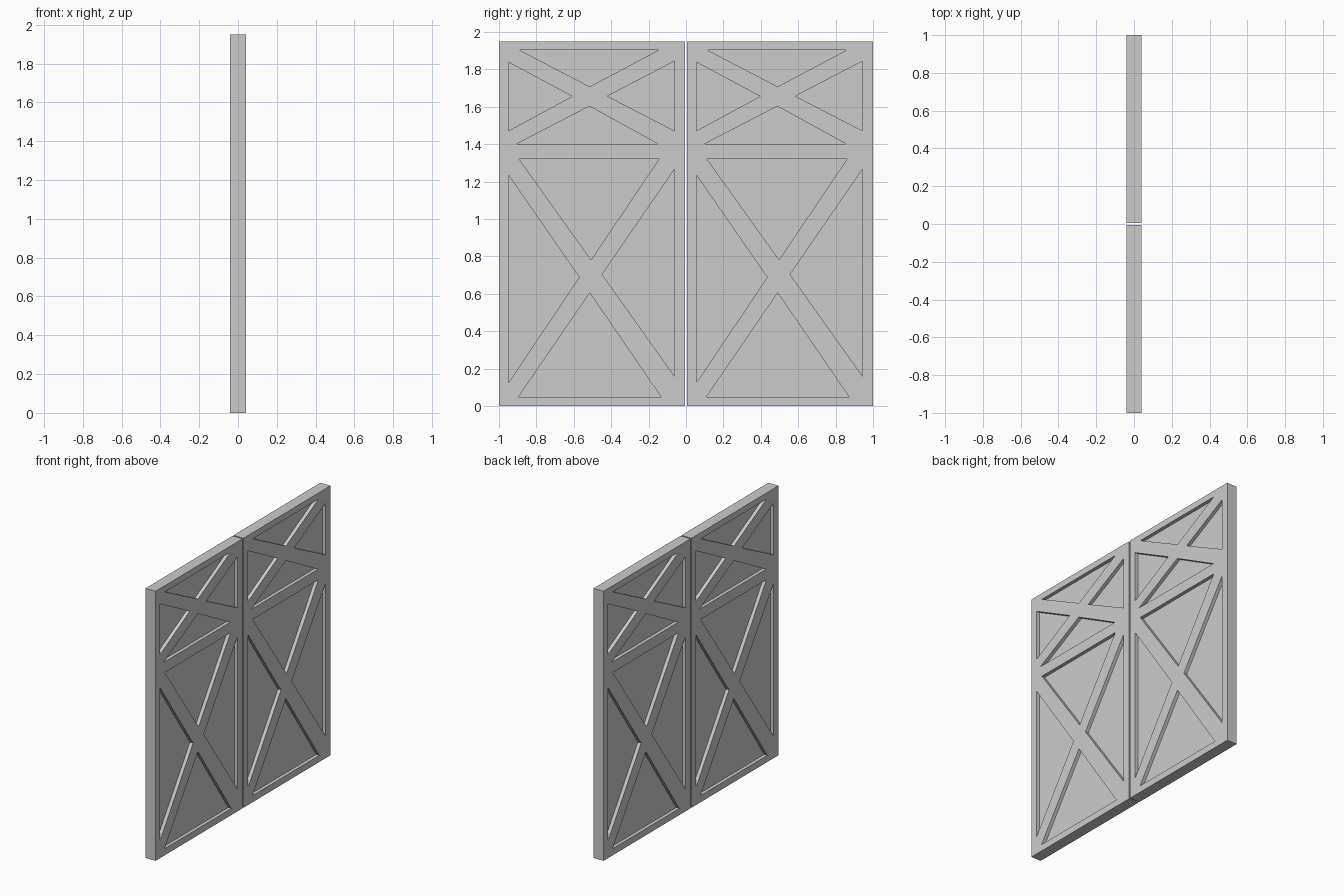
import bpy, bmesh

if "Cube" in bpy.data.objects:
    bpy.data.objects.remove(bpy.data.objects["Cube"])

W, H, T, DEPTH = 0.995, 1.95, 0.04, 0.025   # leaf width, height, half thickness, recess depth

# Triangular recesses between frame and cross braces, (y, z) with y from the leaf centre
def opening(left, right, top, bottom):
    return [left, right, top, bottom]

L, R = -0.446, 0.441
UPPER = opening([(L, 1.838), (-0.106, 1.656), (L, 1.472)],
                [(R, 1.844), (0.082, 1.657), (R, 1.472)],
                [(-0.391, 1.905), (0.359, 1.905), (-0.012, 1.708)],
                [(-0.406, 1.400), (0.356, 1.400), (-0.014, 1.603)])
LOWER = opening([(L, 1.234), (-0.068, 0.688), (L, 0.126)],
                [(R, 1.266), (0.054, 0.704), (R, 0.160)],
                [(-0.391, 1.322), (0.359, 1.322), (-0.005, 0.782)],
                [(-0.394, 0.048), (0.370, 0.048), (-0.012, 0.605)])


def make_object(name, bm):
    bmesh.ops.recalc_face_normals(bm, faces=bm.faces)
    mesh = bpy.data.meshes.new(name)
    bm.to_mesh(mesh)
    bm.free()
    ob = bpy.data.objects.new(name, mesh)
    bpy.context.collection.objects.link(ob)
    return ob


def prism(bm, outline, x0, x1):
    """Extrude a (y, z) outline from x0 to x1."""
    a = [bm.verts.new((x0, y, z)) for y, z in outline]
    b = [bm.verts.new((x1, y, z)) for y, z in outline]
    bm.faces.new(a)
    bm.faces.new(b[::-1])
    n = len(a)
    for i in range(n):
        j = (i + 1) % n
        bm.faces.new((a[j], a[i], b[i], b[j]))


# Recess cutter; the back is the front turned half round
bm = bmesh.new()
for tri in UPPER + LOWER:
    prism(bm, tri, T - DEPTH, T + 0.05)
    prism(bm, [(-y, z) for y, z in tri], -T + DEPTH, -T - 0.05)
cutter = make_object("recess_cutter", bm)
cutter.hide_render = True

# Solid leaf with the recesses cut in
bm = bmesh.new()
prism(bm, [(-W / 2, 0), (W / 2, 0), (W / 2, H), (-W / 2, H)], -T, T)
left = make_object("left_door_leaf", bm)
cut = left.modifiers.new("recesses", 'BOOLEAN')
cut.operation = 'DIFFERENCE'
cut.solver = 'EXACT'
cut.object = cutter

# Bake the cut, then place both leaves
bpy.context.view_layer.update()
dg = bpy.context.evaluated_depsgraph_get()
baked = bpy.data.meshes.new_from_object(left.evaluated_get(dg))
left.modifiers.clear()
left.data = baked
bpy.data.objects.remove(cutter)
left.location.y = -1 + W / 2
right = left.copy()
right.name = "right_door_leaf"
right.location.y = 1 - W / 2
bpy.context.collection.objects.link(right)
